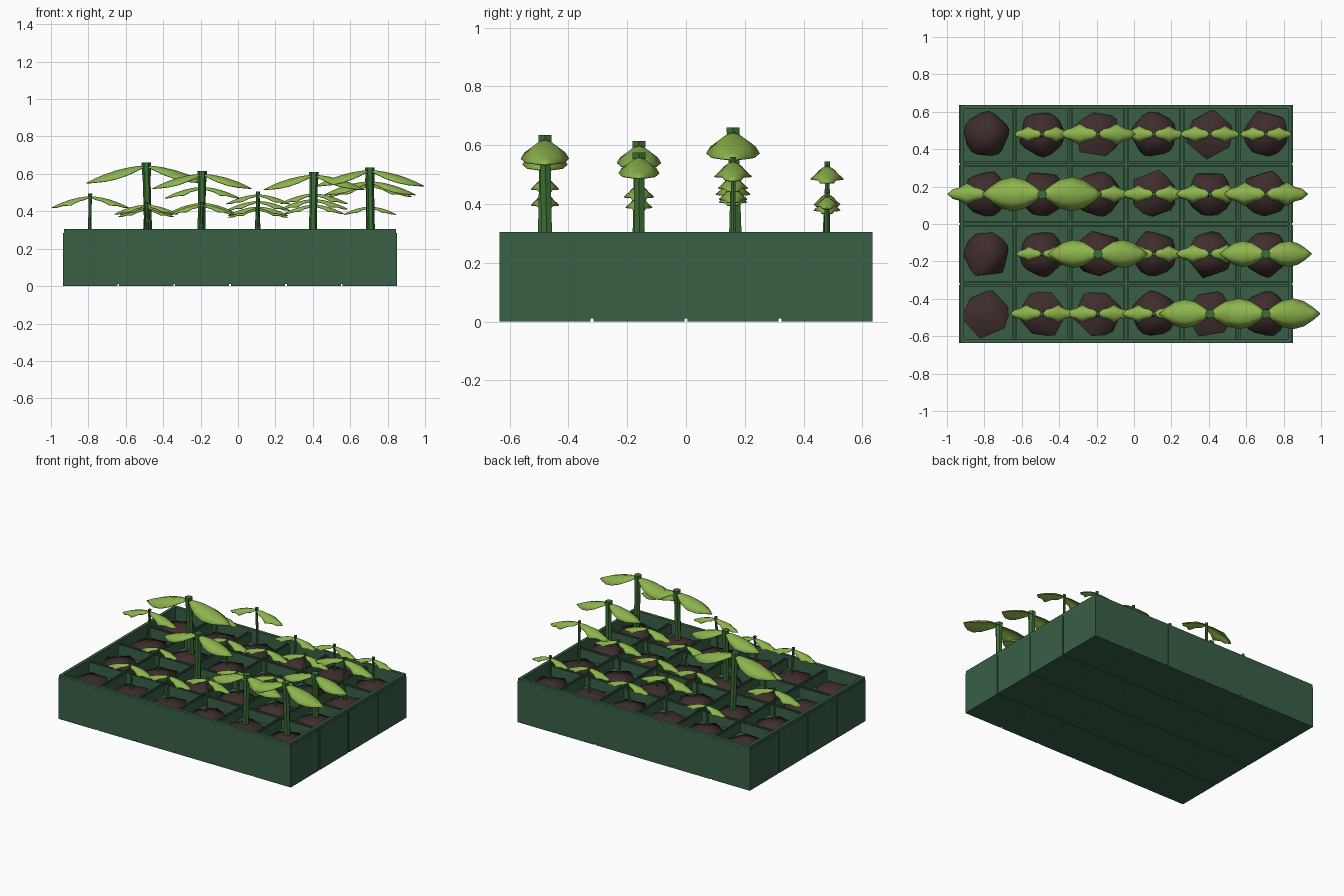
import bpy, bmesh, math, random
from mathutils import Matrix, Vector

random.seed(4)
if "Cube" in bpy.data.objects:
    bpy.data.objects.remove(bpy.data.objects["Cube"])


def material(name, rgb):
    m = bpy.data.materials.new(name)
    m.use_nodes = True
    m.diffuse_color = (*rgb, 1)
    m.node_tree.nodes["Principled BSDF"].inputs["Base Color"].default_value = (*rgb, 1)
    return m


TRAY = material("tray green", (0.04, 0.115, 0.06))
SOIL = material("soil brown", (0.05, 0.026, 0.026))
STEM = material("stem green", (0.045, 0.16, 0.035))
LEAF = material("leaf green", (0.27, 0.46, 0.075))


def finish(bm, name, mat, smooth=None):
    bmesh.ops.recalc_face_normals(bm, faces=bm.faces)
    mesh = bpy.data.meshes.new(name)
    bm.to_mesh(mesh)
    bm.free()
    mesh.materials.append(mat)
    ob = bpy.data.objects.new(name, mesh)
    bpy.context.collection.objects.link(ob)
    if smooth:
        bpy.ops.object.select_all(action='DESELECT')
        ob.select_set(True)
        bpy.context.view_layer.objects.active = ob
        bpy.ops.object.shade_smooth_by_angle(angle=math.radians(smooth))
    return ob


def open_box(bm, cx, cy, wx, wy, z0, z1, wall, floor):
    """Box with a rim of the given wall width and a sunken floor."""
    box = bmesh.ops.create_cube(bm, size=1, matrix=Matrix.Translation(
        (cx, cy, (z0 + z1) / 2)) @ Matrix.Diagonal((wx, wy, z1 - z0, 1)))
    top = max({f for v in box["verts"] for f in v.link_faces},
              key=lambda f: f.calc_center_median().z)
    bmesh.ops.inset_region(bm, faces=[top], thickness=wall)
    sunk = bmesh.ops.extrude_discrete_faces(bm, faces=[top])["faces"][0]
    for v in sunk.verts:
        v.co.z = floor


# Outer tray
bm = bmesh.new()
open_box(bm, -0.043, 0, 1.776, 1.27, 0.01, 0.305, 0.03, 0.02)
finish(bm, "outer_tray", TRAY)

# Planting cells
columns = [-0.79 + 0.299 * i for i in range(6)]
rows = [0.48, 0.16, -0.16, -0.48]
bm = bmesh.new()
for x in columns:
    for y in rows:
        open_box(bm, x, y, 0.29, 0.311, 0, 0.285, 0.012, 0.215)
finish(bm, "planting_cells", TRAY)

# Soil mounds
bm = bmesh.new()
for x in columns:
    for y in rows:
        place = (Matrix.Translation((x, y, 0.215))
                 @ Matrix.Diagonal((1, 1, 0.45, 1))
                 @ Matrix.Rotation(random.uniform(0, 6.28), 4, 'Z')
                 @ Matrix.Rotation(random.uniform(0, 0.4), 4, 'X'))
        bmesh.ops.create_icosphere(bm, subdivisions=1, radius=0.138, matrix=place)
finish(bm, "soil_mounds", SOIL, 60)


def stem(bm, x, y, height, thick):
    """Six-sided stem with a slight bend."""
    lean = random.uniform(-0.012, 0.012)
    rings = []
    for t, r in ((0, 0.85), (0.35, 0.8), (0.75, 0.8), (1, 1)):
        z = 0.24 + (height - 0.24) * t
        bend = lean * (1 - t)
        rings.append([bm.verts.new((x + bend + thick * r * math.cos(a),
                                    y + bend + thick * r * math.sin(a), z))
                      for a in (math.tau * k / 6 for k in range(6))])
    for a, b in zip(rings, rings[1:]):
        for k in range(6):
            bm.faces.new((a[k], a[k - 1], b[k - 1], b[k]))
    bm.faces.new(rings[-1])


def leaf(bm, x, y, z, length, width, side, small):
    """Arched leaf with drooping edges; small ones have ragged edges."""
    spans = ((0, 0.1), (0.14, 0.5), (0.3, 0.85), (0.5, 1), (0.7, 0.82),
             (0.86, 0.45), (1, 0.04))
    lines = []
    for i, (t, w) in enumerate(spans):
        if small and i % 2 == 0:
            w *= 0.72
        mid = z - length * (0.04 * t + 0.25 * t * t)
        half = w * width / 2
        lines.append([bm.verts.new((x + side * length * t, y + half * s,
                                    mid - 0.5 * half * s * s))
                      for s in (-1, -0.5, 0, 0.5, 1)])
    for a, b in zip(lines, lines[1:]):
        for k in range(4):
            bm.faces.new((a[k], a[k + 1], b[k + 1], b[k]))


# Seedlings: (height, leaf length) for each column, row by row from the back
plants = [
    [None, (0.43, 0.15), (0.545, 0.2), (0.43, 0.16), (0.45, 0.16), (0.44, 0.14)],
    [(0.495, 0.207), (0.66, 0.32), (0.46, 0.17), (0.47, 0.17), (0.51, 0.18), (0.56, 0.225)],
    [None, (0.44, 0.14), (0.615, 0.265), (0.44, 0.16), (0.48, 0.18), (0.575, 0.245)],
    [None, (0.45, 0.17), (0.45, 0.17), (0.505, 0.17), (0.61, 0.27), (0.635, 0.29)],
]
stems, leaves = bmesh.new(), bmesh.new()
for y, line in zip(rows, plants):
    for x, plant in zip(columns, line):
        if not plant:
            continue
        height, length = plant
        small = height < 0.57
        stem(stems, x, y, height, 0.011 if small else 0.026)
        for side in (-1, 1):
            leaf(leaves, x, y, height - 0.015, length, length * 0.57, side, small)
finish(stems, "stems", STEM, 40)
ob = finish(leaves, "leaves", LEAF, 60)

# Give the leaves a little body
body = ob.modifiers.new("leaf_thickness", 'SOLIDIFY')
body.thickness = 0.004
